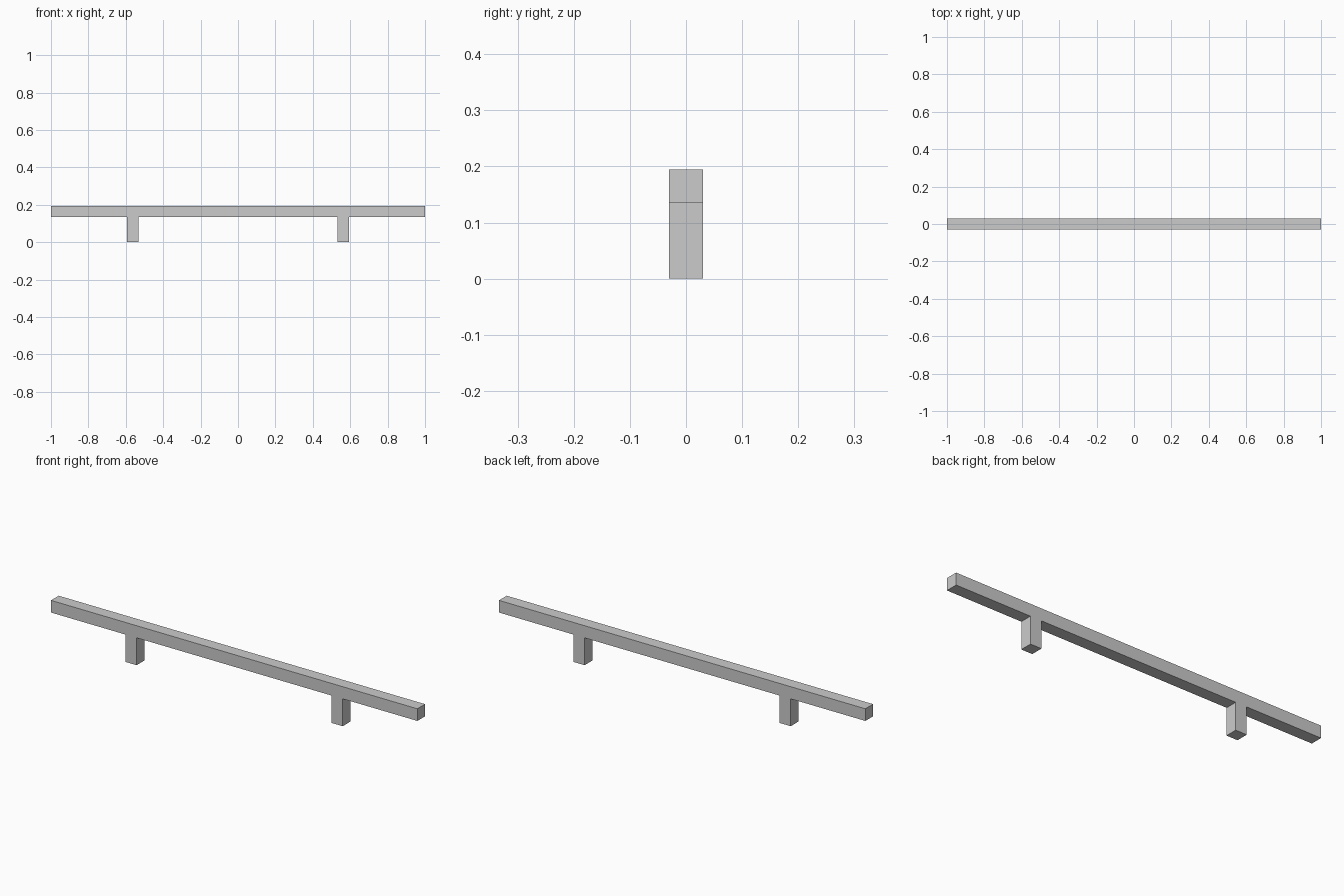
import bpy

if "Cube" in bpy.data.objects:
    bpy.data.objects.remove(bpy.data.objects["Cube"])

THICK = 0.06      # square section of bar and posts
POST_H = 0.135    # standoff height
POST_X = 0.5625   # post centre distance from the middle


def box(name, centre, size):
    bpy.ops.mesh.primitive_cube_add(size=1, location=centre)
    obj = bpy.context.object
    obj.name = name
    obj.scale = size
    bpy.ops.object.transform_apply(location=False, rotation=False, scale=True)
    return obj


# Long grip bar
box("handle_bar", (0, 0, POST_H + THICK / 2), (2, THICK, THICK))

# Two mounting posts
for side, sx in (("left", -1), ("right", 1)):
    box(f"{side}_post", (sx * POST_X, 0, POST_H / 2), (THICK, THICK, POST_H))
